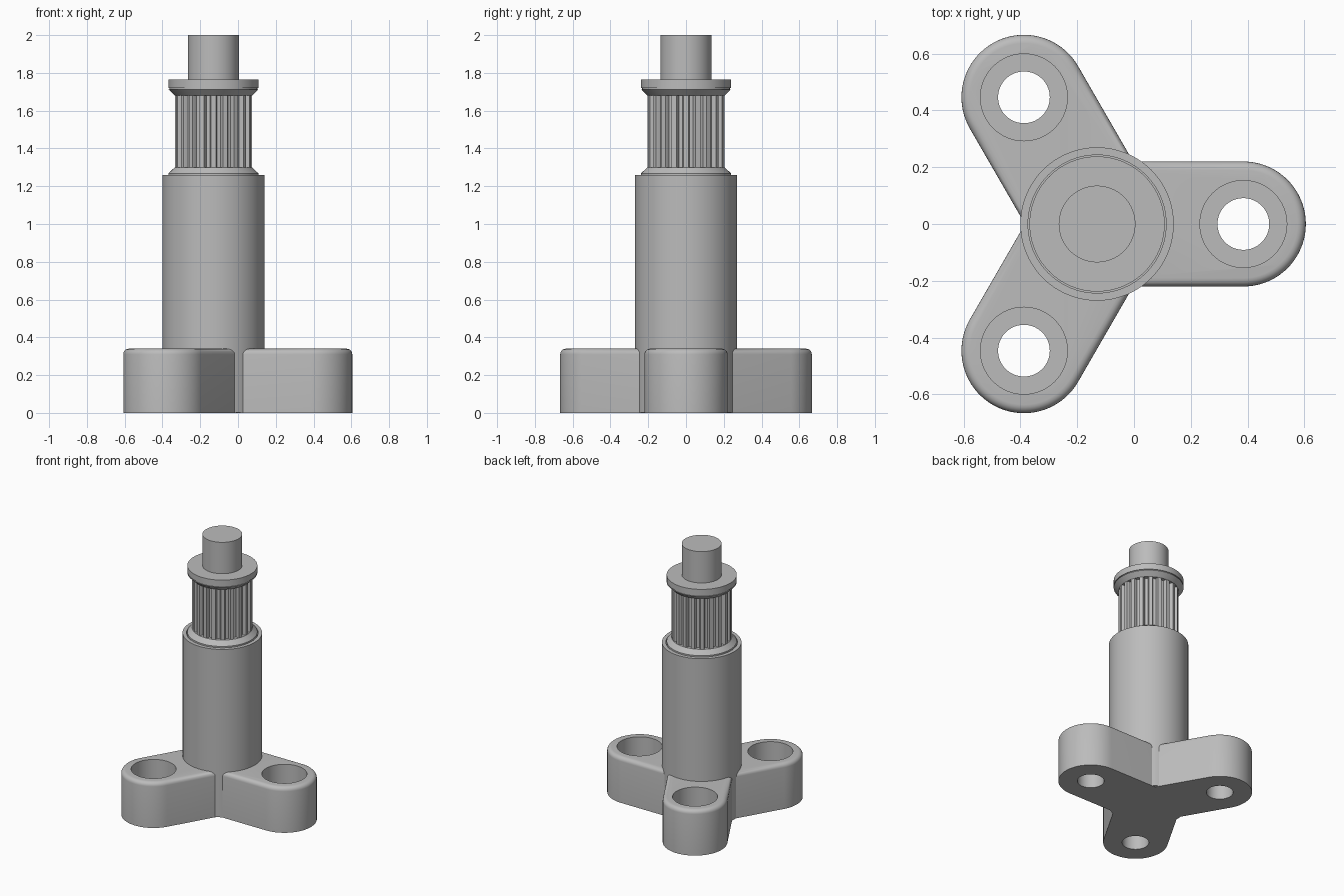
import bpy, bmesh
from math import cos, sin, pi, radians

AXIS_X = -0.13          # centre line of the shaft
ARM = 0.515             # shaft to hole distance
ARM_R = 0.22            # arm half width
BASE_H = 0.34
TEETH = 20

cube = bpy.data.objects.get("Cube")
if cube:
    bpy.data.objects.remove(cube, do_unlink=True)

metal = bpy.data.materials.new("grey_metal")
GREY = (0.5, 0.5, 0.5, 1)
metal.diffuse_color = GREY
metal.use_nodes = True
for node in metal.node_tree.nodes:
    if node.type == 'BSDF_PRINCIPLED':
        node.inputs["Base Color"].default_value = GREY


def finish(bm, name, x=AXIS_X, y=0):
    bmesh.ops.recalc_face_normals(bm, faces=bm.faces)
    mesh = bpy.data.meshes.new(name)
    bm.to_mesh(mesh)
    bm.free()
    mesh.materials.append(metal)
    obj = bpy.data.objects.new(name, mesh)
    obj.location = (x, y, 0)
    bpy.context.collection.objects.link(obj)
    return obj


def smooth(obj):
    obj.data.shade_smooth()
    obj.data.set_sharp_from_angle(angle=radians(30))


def lathe(name, profile, x=AXIS_X, y=0, steps=96):
    """Spin a closed (radius, height) profile round the vertical axis."""
    bm = bmesh.new()
    verts = [bm.verts.new((r, 0, z)) for r, z in profile]
    edges = [bm.edges.new(pair) for pair in zip(verts, verts[1:])]
    bmesh.ops.spin(bm, geom=verts + edges, cent=(0, 0, 0), axis=(0, 0, 1),
                   angle=2 * pi, steps=steps, use_duplicate=False)
    bmesh.ops.remove_doubles(bm, verts=bm.verts, dist=1e-4)
    return finish(bm, name, x, y)


def prism(outline, bottom, top):
    bm = bmesh.new()
    face = bm.faces.new([bm.verts.new((x, y, bottom)) for x, y in outline])
    out = bmesh.ops.extrude_face_region(bm, geom=[face])
    for v in out["geom"]:
        if isinstance(v, bmesh.types.BMVert):
            v.co.z = top
    return bm


# Three-armed foot: round arm ends joined by inner corners
outline = []
for k in range(3):
    a = k * 2 * pi / 3
    for i in range(41):
        t = a - pi / 2 + pi * i / 40
        outline.append((ARM * cos(a) + ARM_R * cos(t), ARM * sin(a) + ARM_R * sin(t)))
    corner = ARM_R / sin(pi / 3)
    outline.append((corner * cos(a + pi / 3), corner * sin(a + pi / 3)))
bm = prism(outline, 0, BASE_H)
rim = [e for e in bm.edges if all(v.co.z > BASE_H - 0.01 for v in e.verts)]
bmesh.ops.bevel(bm, geom=rim, offset=0.03, segments=5, profile=0.5, affect='EDGES')
foot = finish(bm, "three_arm_foot")

# Counterbored bolt holes
for k in range(3):
    a = k * 2 * pi / 3
    cutter = lathe("bolt_hole_cutter", [(0, -0.1), (0.091, -0.1), (0.091, 0.14),
                                        (0.153, 0.14), (0.153, 0.5), (0, 0.5)],
                   AXIS_X + ARM * cos(a), ARM * sin(a), 64)
    cutter.hide_render = True
    mod = foot.modifiers.new("bolt_hole", 'BOOLEAN')
    mod.operation = 'DIFFERENCE'
    mod.solver = 'EXACT'
    mod.object = cutter
bpy.context.view_layer.update()
cut = bpy.data.meshes.new_from_object(foot.evaluated_get(bpy.context.evaluated_depsgraph_get()))
foot.modifiers.clear()
foot.data = cut
for obj in [o for o in bpy.data.objects if o.name.startswith("bolt_hole_cutter")]:
    bpy.data.objects.remove(obj, do_unlink=True)
smooth(foot)

# Tall sleeve with a shallow bore at the top
smooth(lathe("sleeve", [(0, 0.002), (0.27, 0.002), (0.27, 1.26),
                        (0.243, 1.26), (0.243, 1.2), (0, 1.2)]))

# Shaft: lower collar, spline root, upper flange and plain end
smooth(lathe("shaft", [(0, 1.2), (0.238, 1.2), (0.238, 1.268), (0.205, 1.3),
                       (0.18, 1.3), (0.18, 1.68), (0.205, 1.68), (0.238, 1.712),
                       (0.232, 1.712), (0.232, 1.72), (0.238, 1.72),
                       (0.238, 1.765), (0.135, 1.765), (0.135, 2), (0, 2)]))

# Spline teeth
outline = []
for k in range(TEETH):
    for part, r in ((-0.33, 0.178), (-0.27, 0.195), (-0.2, 0.205),
                    (0.2, 0.205), (0.27, 0.195), (0.33, 0.178)):
        a = (k + part) * 2 * pi / TEETH
        outline.append((r * cos(a), r * sin(a)))
smooth(finish(prism(outline, 1.295, 1.685), "spline_teeth"))
